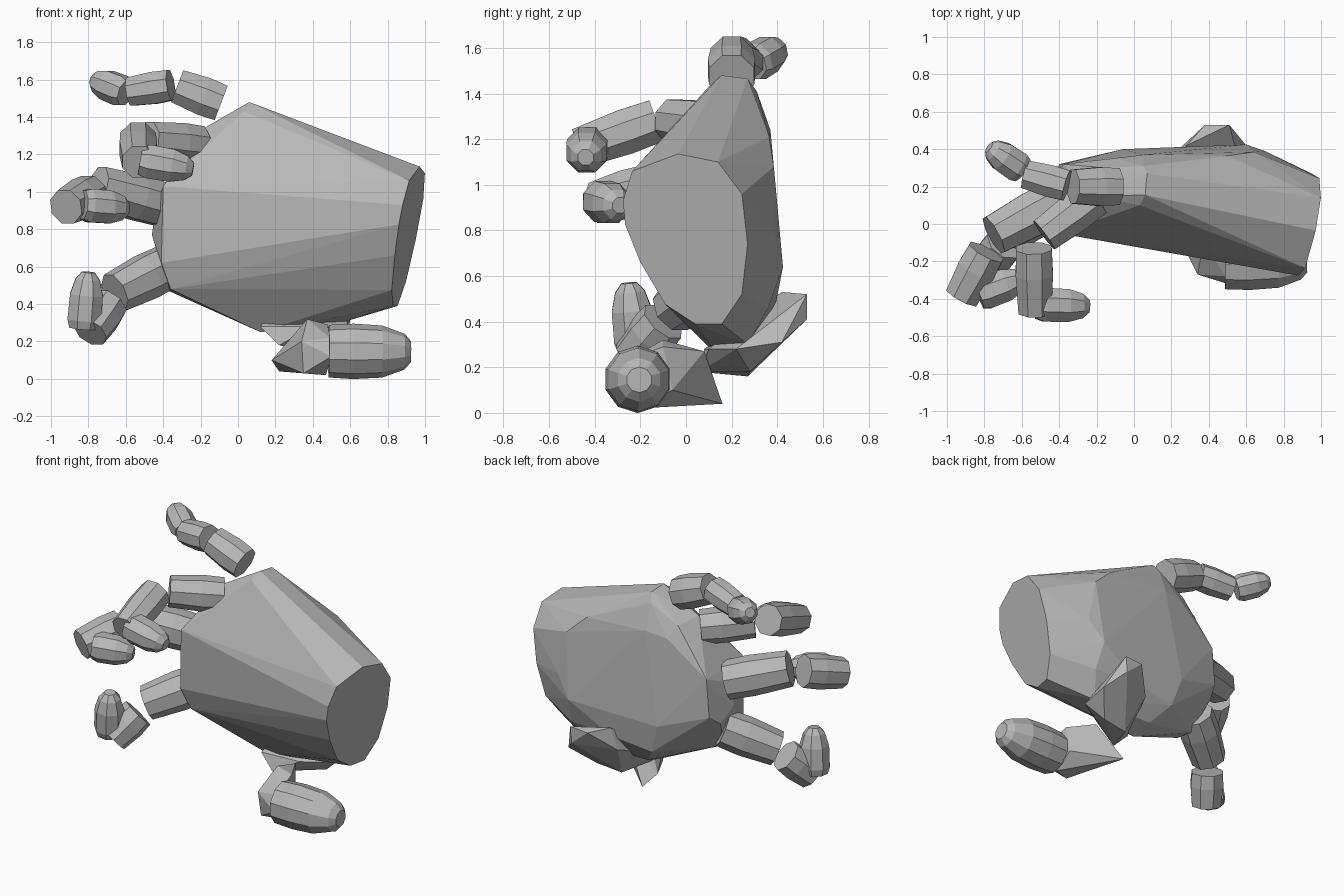
import bpy, bmesh, math
from mathutils import Vector

grey = bpy.data.materials.new("mid grey")
grey.diffuse_color = (0.48, 0.48, 0.48, 1)


def hull(name, points):
    """Faceted convex block around a set of points."""
    bm = bmesh.new()
    for p in points:
        bm.verts.new(p)
    res = bmesh.ops.convex_hull(bm, input=bm.verts)
    loose = {g for g in res["geom_interior"] + res["geom_unused"]
             if isinstance(g, bmesh.types.BMVert)}
    bmesh.ops.delete(bm, geom=list(loose), context='VERTS')
    bmesh.ops.dissolve_limit(bm, angle_limit=math.radians(3),
                             verts=bm.verts, edges=bm.edges)
    bmesh.ops.recalc_face_normals(bm, faces=bm.faces)
    me = bpy.data.meshes.new(name)
    bm.to_mesh(me)
    bm.free()
    me.materials.append(grey)
    ob = bpy.data.objects.new(name, me)
    bpy.context.collection.objects.link(ob)
    return ob


BONE = [(0, 0.95), (0.4, 1.0), (1, 0.88)]
TIP = [(0, 0.85), (0.15, 1.0), (0.6, 0.97), (0.87, 0.72), (1, 0.38)]


def segment(name, a, b, r, profile=BONE, sides=8):
    """Eight-sided finger segment running from a to b."""
    a, b = Vector(a), Vector(b)
    axis = b - a
    d = axis.normalized()
    ref = Vector((0, 0, 1)) if abs(d.z) < 0.8 else Vector((0, 1, 0))
    u = d.cross(ref).normalized()
    v = d.cross(u)
    pts = []
    for t, s in profile:
        for i in range(sides):
            w = 2 * math.pi * (i + 0.5) / sides
            pts.append(a + axis * t + (u * math.cos(w) + v * math.sin(w)) * r * s)
    return hull(name, pts)


# Palm: slanted wrist cap plus knuckle, back and edge points
wrist = [(-.035, 1.135), (.14, 1.10), (.245, .96), (.27, .74), (.245, .52),
         (.157, .39), (.04, .39), (-.09, .475), (-.2, .66), (-.267, .826),
         (-.276, .93), (-.236, 1.06)]
palm = [(0.74 + 0.2 * y + 0.21 * z, y, z) for y, z in wrist]
palm += [
    # front edge of the knuckles
    (-.40, -.05, 1.03), (-.41, -.04, .62), (-.36, .0, .48), (-.22, .02, 1.2),
    # knuckle end
    (-.46, .14, .77), (-.44, .12, .92), (-.43, .24, .68), (-.37, .12, .47),
    (-.2, .15, 1.33), (-.15, .3, 1.3),
    # little finger corner
    (.03, .10, 1.43), (.06, .155, 1.48), (.07, .27, 1.465), (.05, .31, 1.41),
    # rim of the broad flat back
    (.64, .385, 1.08), (.5, .365, 1.21), (.05, .37, 1.24), (-.1, .352, 1.22),
    (-.38, .32, 1.0), (-.4, .32, .74), (-.06, .40, .62), (.0, .37, .42),
    (.3, .39, .46), (.6, .425, .64), (.7, .39, .78), (.62, .36, .46),
    # thumb side
    (.12, .14, .25), (.1, .27, .30), (.55, .27, .30)]
hull("palm", palm)

# Four curled fingers: start, end and radius of each of three segments
fingers = {
    "little_finger": [((-.09, .20, 1.475), (-.325, .20, 1.565), .112),
                      ((-.36, .205, 1.57), (-.58, .265, 1.535), .093),
                      ((-.60, .29, 1.53), (-.775, .41, 1.60), .088)],
    "ring_finger": [((-.21, .14, 1.25), (-.48, -.06, 1.28), .115),
                    ((-.535, -.13, 1.28), (-.53, -.47, 1.16), .108),
                    ((-.52, -.43, 1.17), (-.24, -.44, 1.12), .098)],
    "middle_finger": [((-.40, .13, .93), (-.75, -.06, 1.03), .13),
                      ((-.79, -.15, .99), (-.92, -.39, .92), .112),
                      ((-.83, -.38, .93), (-.59, -.29, .91), .097)],
    "index_finger": [((-.38, .14, .60), (-.66, -.05, .46), .128),
                     ((-.69, -.10, .40), (-.79, -.23, .25), .112),
                     ((-.825, -.22, .27), (-.80, -.25, .57), .098)],
}
for finger, bones in fingers.items():
    for part, (a, b, r) in zip(("base", "middle", "tip"), bones):
        segment(f"{finger}_{part}", a, b, r, TIP if part == "tip" else BONE)

# Thumb root, a wedge under the heel of the palm
hull("thumb_root", [
    (.12, .08, .28), (.22, .06, .18), (.3, .27, .16), (.48, .28, .18),
    (.6, .42, .31), (.59, .22, .28), (.38, .53, .51), (.51, .53, .52),
    (.5, .53, .41), (.28, .42, .53), (.24, .40, .38), (.4, .1, .28)])

# Thumb middle block
hull("thumb_middle", [
    (.18, .05, .1), (.22, .16, .04), (.38, .08, .27), (.37, -.1, .32),
    (.48, -.1, .29), (.49, -.28, .22), (.5, -.32, .12), (.47, -.2, .02),
    (.35, -.25, .03), (.34, -.27, .2), (.48, -.06, .1)])

# Thumb tip
segment("thumb_tip", (.485, -.215, .148), (.925, -.205, .145), .148,
        [(0, .95), (.3, 1), (.65, .94), (.92, .65), (1, .38)], 10)
